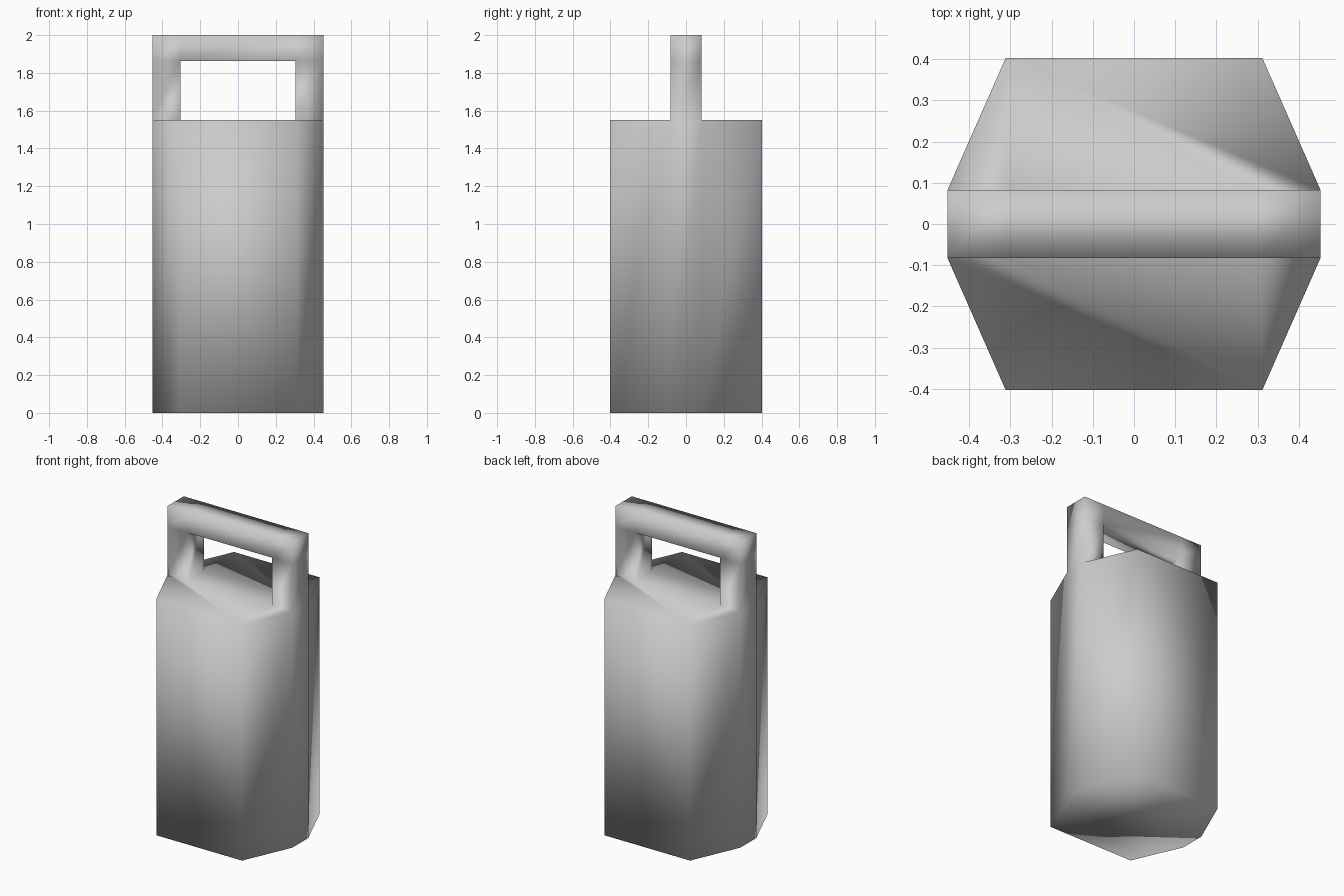
import bpy, bmesh

if "Cube" in bpy.data.objects:
    bpy.data.objects.remove(bpy.data.objects["Cube"])

W, D = 0.452, 0.403          # half width / half depth of the body
FX, HY = 0.311, 0.083        # half width of front face, half depth of handle
IX = 0.305                   # inner half width of handle opening
Z_BODY, Z_HOLE, Z_TOP = 1.55, 1.863, 2.0

bm = bmesh.new()


def ring(points, z):
    return [bm.verts.new((x, y, z)) for x, y in points]


def walls(low, high):
    """Side faces between two matching loops; returns them in order."""
    n = len(low)
    return [bm.faces.new((low[i], low[(i + 1) % n], high[(i + 1) % n], high[i]))
            for i in range(n)]


# Eight-sided body
octagon = [(-FX, -D), (FX, -D), (W, -HY), (W, HY),
           (FX, D), (-FX, D), (-W, HY), (-W, -HY)]
base = ring(octagon, 0)
rim = ring(octagon, Z_BODY)
bm.faces.new(base[::-1])
walls(base, rim)

# Flat shoulder around the two handle posts
rf, rb, lb, lf = ring([(IX, -HY), (IX, HY), (-IX, HY), (-IX, -HY)], Z_BODY)
bm.faces.new((rim[0], rim[1], rim[2], rf, lf, rim[7]))
bm.faces.new((rim[4], rim[5], rim[6], lb, rb, rim[3]))
bm.faces.new((lf, rf, rb, lb))

# Handle posts, each rising to the crossbar
inner = []
for foot in ([rf, rim[2], rim[3], rb], [lb, rim[6], rim[7], lf]):
    plan = [v.co.xy for v in foot]
    mid, top = ring(plan, Z_HOLE), ring(plan, Z_TOP)
    walls(foot, mid)
    upper = walls(mid, top)
    bm.faces.new(top)
    bm.faces.remove(upper[3])            # open the side facing the crossbar
    inner.append((mid[0], mid[3], top[3], top[0]))

# Crossbar joining the posts
(rmf, rmb, rtb, rtf), (lmb, lmf, ltf, ltb) = inner
walls([rmf, rmb, rtb, rtf], [lmf, lmb, ltb, ltf])

# The removed faces leave their edges shared with the crossbar
bmesh.ops.recalc_face_normals(bm, faces=bm.faces[:])
for f in bm.faces:
    f.smooth = True

mesh = bpy.data.meshes.new("handled_weight")
bm.to_mesh(mesh)
bm.free()
obj = bpy.data.objects.new("body_with_handle", mesh)
bpy.context.collection.objects.link(obj)
